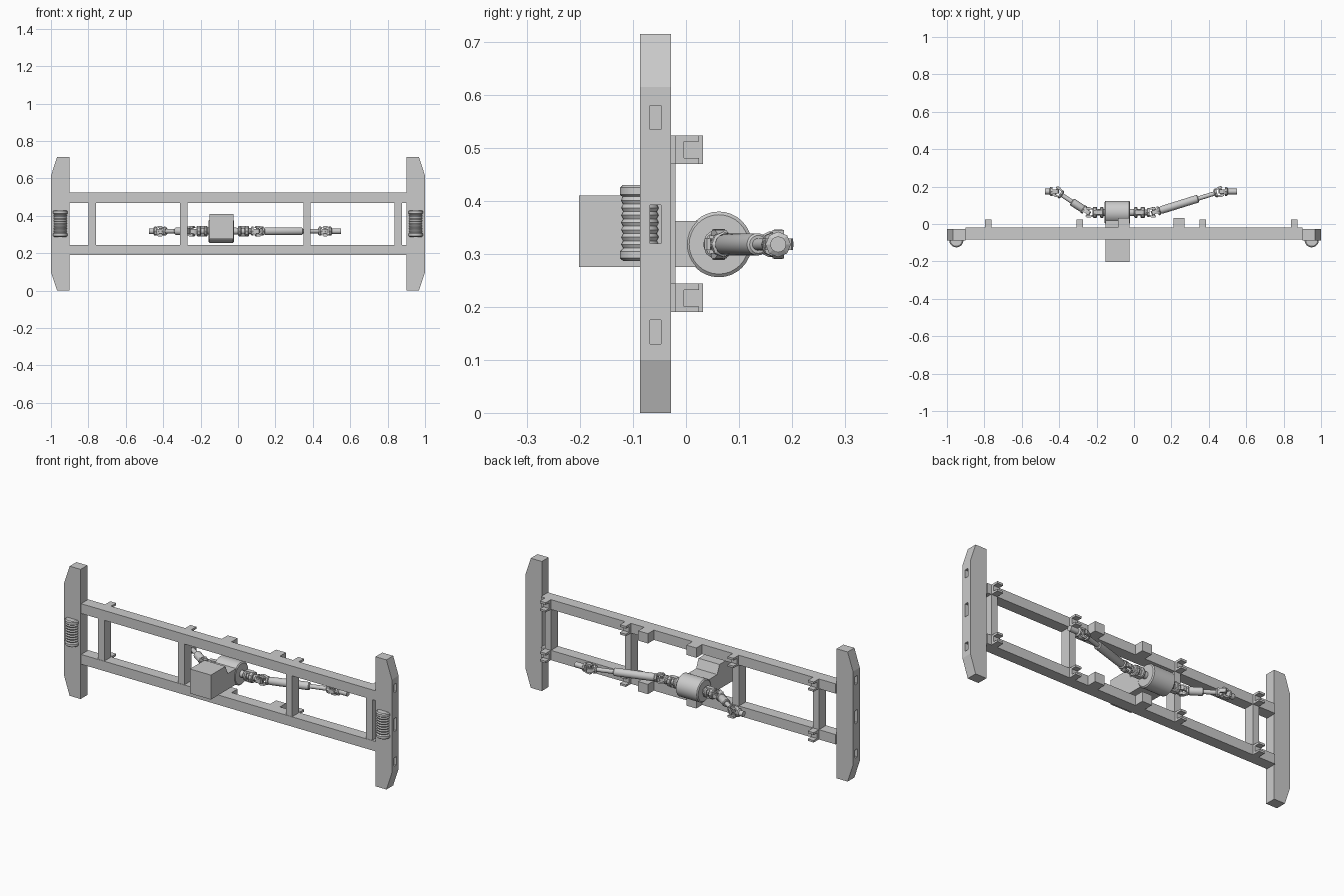
import bpy, bmesh, math
from mathutils import Vector

if "Cube" in bpy.data.objects:
    bpy.data.objects.remove(bpy.data.objects["Cube"])


def finish(name, bm, smooth=False):
    bmesh.ops.recalc_face_normals(bm, faces=bm.faces[:])
    me = bpy.data.meshes.new(name)
    bm.to_mesh(me)
    bm.free()
    ob = bpy.data.objects.new(name, me)
    bpy.context.collection.objects.link(ob)
    bpy.ops.object.select_all(action='DESELECT')
    ob.select_set(True)
    bpy.context.view_layer.objects.active = ob
    if smooth:
        bpy.ops.object.shade_smooth_by_angle(angle=math.radians(35))
    return ob


def prism(name, pts, offset):
    """Extrude a closed planar outline along an offset."""
    bm = bmesh.new()
    face = bm.faces.new([bm.verts.new(p) for p in pts])
    new = bmesh.ops.extrude_face_region(bm, geom=[face])['geom']
    moved = [v for v in new if isinstance(v, bmesh.types.BMVert)]
    bmesh.ops.translate(bm, verts=moved, vec=offset)
    if not any(f.is_valid and f is face for f in bm.faces):
        bmesh.ops.holes_fill(bm, edges=bm.edges[:])
    return finish(name, bm)


def box(name, x0, x1, y0, y1, z0, z1):
    return prism(name, [(x0, y0, z0), (x1, y0, z0), (x1, y1, z0), (x0, y1, z0)], (0, 0, z1 - z0))


def lathe(name, origin, direction, profile, n=20):
    """Turn (distance, radius) pairs around an axis, capping both ends."""
    o, d = Vector(origin), Vector(direction).normalized()
    u = d.cross(Vector((0, 0, 1)) if abs(d.z) < 0.9 else Vector((1, 0, 0))).normalized()
    w = d.cross(u)
    bm = bmesh.new()
    rings = []
    for t, r in profile:
        rings.append([bm.verts.new(o + d * t + (u * math.cos(a) + w * math.sin(a)) * r)
                      for a in (2 * math.pi * i / n for i in range(n))])
    for a, b in zip(rings, rings[1:]):
        for i in range(n):
            j = (i + 1) % n
            bm.faces.new((a[i], a[j], b[j], b[i]))
    bm.faces.new(rings[0])
    bm.faces.new(rings[-1])
    return finish(name, bm, n > 8)


# End plates with chamfered outer corners and three slots each
for s, side in ((-1, "left"), (1, "right")):
    outline = [(.9, 0), (.967, 0), (1, .1), (1, .615), (.967, .715), (.9, .715)]
    plate = prism(side + "_end_plate", [(s * x, -.087, z) for x, z in outline], (0, .059, 0))
    for z0, z1 in ((.13, .175), (.32, .392), (.535, .58)):
        cutter = box("slot_cutter", s * 1.0 - .05, s * 1.0 + .05, -.068, -.047, z0, z1)
        cutter.hide_render = True
        mod = plate.modifiers.new("slot", 'BOOLEAN')
        mod.operation = 'DIFFERENCE'
        mod.solver = 'EXACT'
        mod.object = cutter
        bpy.context.view_layer.objects.active = plate
        bpy.ops.object.modifier_apply(modifier=mod.name)
        bpy.data.objects.remove(cutter)
    # Ribbed round marker lamp on the front of each plate
    prof = [(0, .032), (.005, .038), (.018, .038), (.022, .033)]
    for i in range(7):
        t = .024 + i * .0138
        prof += [(t, .032), (t + .0069, .0355)]
    prof += [(.121, .033), (.125, .038), (.138, .038), (.143, .032)]
    lathe(side + "_marker_lamp", (s * .95, -.087, .287), (0, 0, 1), prof, 24)

# Horizontal rails, each with stop blocks and C-shaped brackets at the posts
POSTS = (-.779, -.29, .368, .857)
for name, z in (("lower", .19), ("upper", .47)):
    box(name + "_rail", -.9, .9, -.082, -.02, z, z + .054)
    for x in (-.055, .24):
        box(name + "_stop_block", x - .03, x + .03, -.022, .032, z, z + .054)
    for x in POSTS:
        c = [(-.022, 0), (.025, 0), (.025, .011), (-.004, .011),
             (-.004, .042), (.025, .042), (.025, .054), (-.022, .054)]
        prism(name + "_bracket", [(x - .018, y, z + h) for y, h in c], (.036, 0, 0))
for x in POSTS:
    box("post", x - .019, x + .019, -.08, -.02, .243, .471)

# Gearbox: front housing stepping down to a cross drum
ZC, YC = .318, .062
side = [(-.202, .275), (YC, .275), (YC, .362), (-.055, .362), (-.075, .41), (-.202, .41)]
prism("gearbox_housing", [(-.152, y, z) for y, z in side], (.128, 0, 0))
lathe("gearbox_drum", (-.157, YC, ZC), (1, 0, 0), [(0, .056), (.005, .062), (.131, .062), (.136, .056)], 32)


def fork(center, d, n):
    """Yoke whose two arms reach the joint centre from the -d side."""
    c, d, n = Vector(center), Vector(d).normalized(), Vector(n).normalized()
    m = d.cross(n)
    lathe("yoke_base", c - d * .038, d, [(0, .015), (.006, .024), (.016, .024)], 8)
    for s in (-1, 1):
        arm = [(-.028, .012), (-.028, .019), (-.012, .027), (.008, .027), (.013, .022), (.013, .016), (-.012, .016)]
        prism("yoke_arm", [c + d * a + n * (s * b) - m * .011 for a, b in arm], m * .022)
    lathe("joint_pin", c - n * .028, n, [(0, .008), (.056, .008)], 10)


# Drive shafts: output collar, joint, telescoping shaft, joint, end hub
for start, joint, end, tip, tube in (
        (-.022, .105, .465, .55, (.035, .25)), (-.157, -.245, -.415, -.475, (.03, .105))):
    s = 1 if joint > start else -1
    a, b = Vector((joint, YC, ZC)), Vector((end, .174, ZC))
    X = Vector((s, 0, 0))
    d = (b - a).normalized()
    flat = Vector((-d.y, d.x, 0))
    up = Vector((0, 0, 1))
    L, reach = (b - a).length, abs(joint - start)
    # Slotted collar on the gearbox output
    k = .022 if s > 0 else .005
    lathe("output_shaft", (start - s * .005, YC, ZC), X, [(0, .019), (reach - .028, .016)], 16)
    lathe("output_collar", (start + s * k, YC, ZC), X, [(0, .024), (.006, .03), (.014, .03), (.02, .025)], 10)
    lathe("output_flange", (start + s * (k + .036), YC, ZC), X, [(0, .027), (.004, .03), (.018, .03), (.022, .026)], 10)
    for h in (-1, 1):
        box("collar_link", start + s * (k + .01), start + s * (k + .045), YC - .012, YC + .012,
            ZC + h * .024 - .005, ZC + h * .024 + .005)
    fork(a, X, (0, 1, 0))
    fork(a, -d, up)
    t0, t1 = tube
    lathe("shaft_tube", a + d * t0, d, [(0, .017), (.01, .021), (t1 - t0 - .004, .021), (t1 - t0, .017)], 20)
    lathe("shaft_rod", a + d * t0, d, [(0, .0115), (L - t0 - .03, .0115)], 16)
    fork(b, d, flat)
    fork(b, -X, up)
    lathe("end_hub", b + X * .03, X, [(0, .015), (abs(tip - end) - .03, .015)], 16)
